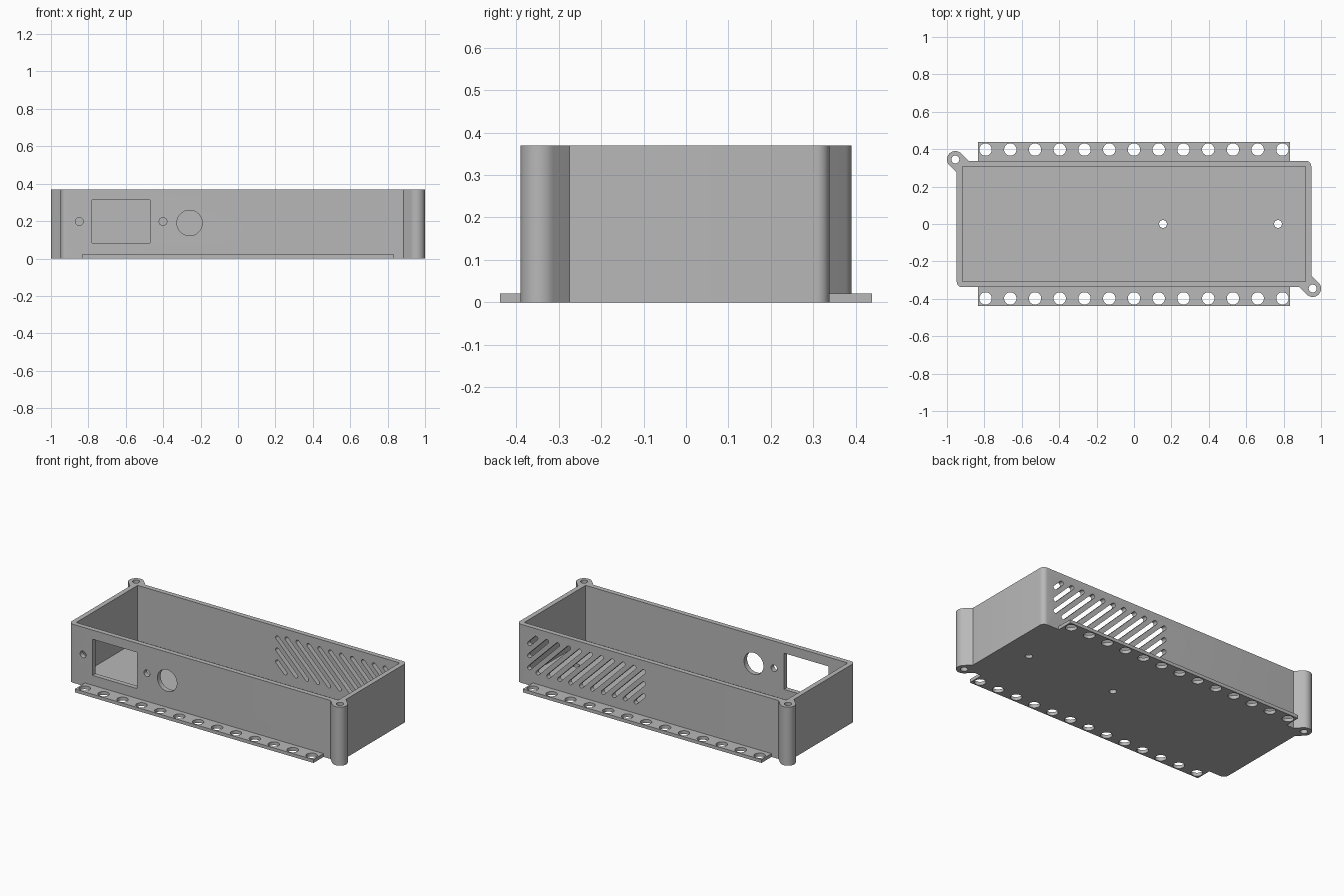
import bpy, bmesh
from math import pi, cos, sin
from mathutils import Vector

if "Cube" in bpy.data.objects:
    bpy.data.objects.remove(bpy.data.objects["Cube"])

HX, HY, H = 0.948, 0.338, 0.37      # case half sizes and height
WALL, FLOOR = 0.031, 0.021

grey = bpy.data.materials.new("grey plastic")
grey.use_nodes = True
grey.diffuse_color = (0.48, 0.48, 0.48, 1)
grey.node_tree.nodes["Principled BSDF"].inputs["Base Color"].default_value = (0.48, 0.48, 0.48, 1)


# Profile helpers, each returning a list of 2D points
def arc(cx, cy, r, start, end, n):
    return [(cx + r * cos(start + (end - start) * i / n),
             cy + r * sin(start + (end - start) * i / n)) for i in range(n + 1)]


def circle(cx, cy, r, n=32):
    return arc(cx, cy, r, 0, 2 * pi, n)[:-1]


def rect(x0, y0, x1, y1):
    return [(x0, y0), (x1, y0), (x1, y1), (x0, y1)]


def rounded_rect(hx, hy, r):
    pts = []
    for k, (sx, sy) in enumerate([(1, 1), (-1, 1), (-1, -1), (1, -1)]):
        pts += arc(sx * (hx - r), sy * (hy - r), r, k * pi / 2, (k + 1) * pi / 2, 8)
    return pts


def slot(a, b, r):
    ang = (Vector(b) - Vector(a)).to_2d()
    t = pi / 2 + Vector((1, 0)).angle_signed(ang) * -1
    return arc(*a, r, t, t + pi, 8) + arc(*b, r, t + pi, t + 2 * pi, 8)


def prism(bm, pts, lo, hi, axis="z"):
    """Extrude a profile along z, or an x-z profile along y."""
    place = (lambda p, d: (p[0], p[1], d)) if axis == "z" else (lambda p, d: (p[0], d, p[1]))
    low = [bm.verts.new(place(p, lo)) for p in pts]
    top = [bm.verts.new(place(p, hi)) for p in pts]
    faces = [bm.faces.new(low), bm.faces.new(top)]
    for i in range(len(pts)):
        j = (i + 1) % len(pts)
        faces.append(bm.faces.new((low[i], low[j], top[j], top[i])))
    bmesh.ops.recalc_face_normals(bm, faces=faces)


def make(name, solids):
    bm = bmesh.new()
    for s in solids:
        prism(bm, *s)
    mesh = bpy.data.meshes.new(name)
    bm.to_mesh(mesh)
    bm.free()
    mesh.materials.append(grey)
    obj = bpy.data.objects.new(name, mesh)
    bpy.context.collection.objects.link(obj)
    return obj


def part(name, solids, cuts):
    """Build a part, cut its openings and shade it."""
    obj = make(name, solids)
    cutter = make(name + "_cutter", cuts)
    cutter.hide_render = True
    mod = obj.modifiers.new("openings", "BOOLEAN")
    mod.operation, mod.solver, mod.object = "DIFFERENCE", "EXACT", cutter
    bpy.ops.object.select_all(action="DESELECT")
    obj.select_set(True)
    bpy.context.view_layer.objects.active = obj
    bpy.ops.object.modifier_apply(modifier=mod.name)
    bpy.data.objects.remove(cutter)
    bpy.ops.object.shade_smooth_by_angle(angle=pi / 6)
    return obj


# Hollow the tray, then cut its walls and floor
tray = part("case_tray", [(rounded_rect(HX, HY, 0.03), 0, H)],
            [(rect(WALL - HX, WALL - HY, HX - WALL, HY - WALL), FLOOR, 0.5)])

openings = [(circle(x, 0, 0.021), -0.1, 0.1) for x in (0.155, 0.77)]
front = [rect(-0.781, 0.083, -0.47, 0.312), circle(-0.259, 0.19, 0.068, 48),
         circle(-0.848, 0.198, 0.021), circle(-0.401, 0.198, 0.021)]
openings += [(p, -0.45, -0.2, "y") for p in front]

# Slanted vent slots, clipped to a rectangle on the back wall
X0, X1, Z0, Z1 = 0.06, 0.86, 0.092, 0.31
for k in range(13):
    c = X0 + Z0 + 0.055 + k * 0.0763
    left, right = max(X0, c - Z1), min(X1, c - Z0)
    openings.append((slot((left, c - left), (right, c - right), 0.0125), 0.2, 0.45, "y"))

cutter = make("opening_cutter", openings)
cutter.hide_render = True
mod = tray.modifiers.new("openings", "BOOLEAN")
mod.operation, mod.solver, mod.object = "DIFFERENCE", "EXACT", cutter
bpy.context.view_layer.objects.active = tray
bpy.ops.object.select_all(action="DESELECT")
tray.select_set(True)
bpy.ops.object.modifier_apply(modifier=mod.name)
bpy.data.objects.remove(cutter)
bpy.ops.object.shade_smooth_by_angle(angle=pi / 6)

# Screw bosses on two opposite corners, blended into the walls
BX, BY, R = 0.955, 0.345, 0.045
d = R * cos(pi / 4)
for name, s in (("front_screw_boss", 1), ("back_screw_boss", -1)):
    web = arc(BX, -BY, R, -3 * pi / 4, pi / 4, 20)
    inner_x, inner_y = HX - 0.02, HY - 0.02
    web += [(inner_x, -BY + d + (BX + d - inner_x)), (inner_x, -inner_y),
            (BX - d - (BY + d - inner_y), -inner_y)]
    part(name, [([(s * x, s * y) for x, y in web], 0, H)],
         [(circle(s * BX, -s * BY, 0.021), -0.1, 0.5)])

# Perforated mounting flanges along both long sides
for name, s in (("front_flange", -1), ("back_flange", 1)):
    strip = rect(-0.835, s * (HY - 0.01), 0.835, s * 0.438)
    holes = [(circle((i - 6) * 0.1323, s * 0.398, 0.033), -0.1, 0.1) for i in range(13)]
    part(name, [(strip, 0, FLOOR)], holes)
